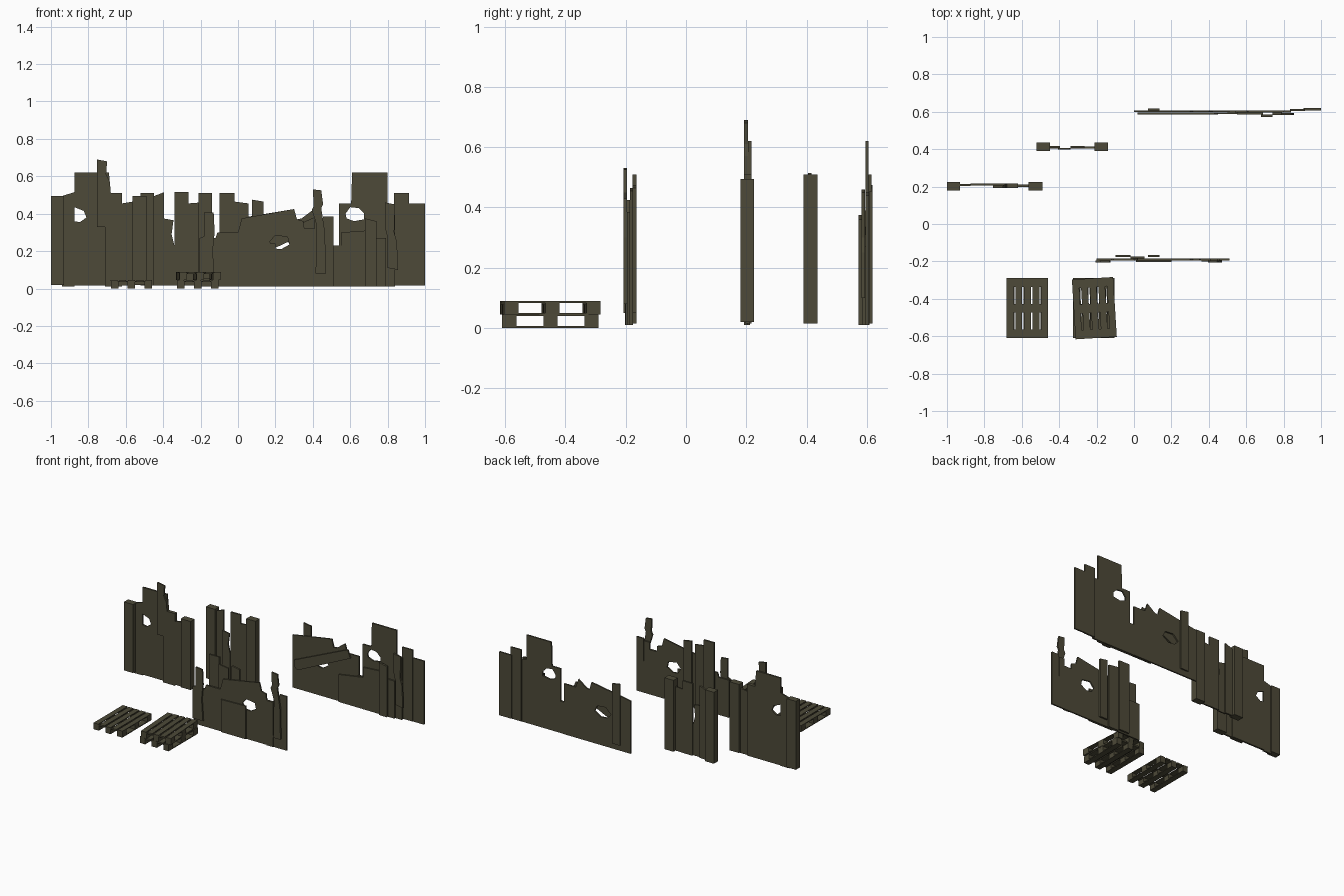
import bpy, math
from mathutils import Matrix

wood = bpy.data.materials.new("weathered dark wood")
wood.diffuse_color = (0.075, 0.068, 0.040, 1)


def board(name, pts, y0, y1, holes=()):
    """Flat board cut from an x-z outline, with optional holes, from y0 to y1."""
    cu = bpy.data.curves.new(name + "_outline", 'CURVE')
    cu.dimensions = '2D'
    cu.fill_mode = 'BOTH'
    cu.extrude = (y1 - y0) / 2
    for loop in [pts, *holes]:
        sp = cu.splines.new('POLY')
        sp.points.add(len(loop) - 1)
        for p, (x, z) in zip(sp.points, loop):
            p.co = (x, z, 0, 1)
        sp.use_cyclic_u = True
    tmp = bpy.data.objects.new(name + "_tmp", cu)
    bpy.context.collection.objects.link(tmp)
    bpy.context.view_layer.update()
    me = bpy.data.meshes.new_from_object(tmp.evaluated_get(bpy.context.evaluated_depsgraph_get()))
    bpy.data.objects.remove(tmp)
    bpy.data.curves.remove(cu)
    me.transform(Matrix.Translation((0, (y0 + y1) / 2, 0)) @ Matrix.Rotation(math.pi / 2, 4, 'X'))
    me.materials.clear()
    me.materials.append(wood)
    for p in me.polygons:
        p.material_index = 0
        p.use_smooth = False
    ob = bpy.data.objects.new(name, me)
    bpy.context.collection.objects.link(ob)
    return ob


def plank(name, x0, x1, z0, zl, zr, y0, y1):
    """Upright plank with a slanted top."""
    return board(name, [(x0, z0), (x1, z0), (x1, zr), (x0, zl)], y0, y1)


# Left wall: two posts, thin planks, tall board with a broken edge
plank("left_wall_post", -1, -.93, .02, .495, .495, .18, .225)
plank("left_wall_post", -.565, -.49, .02, .495, .495, .18, .225)
plank("left_wall_plank", -.94, -.875, .01, .495, .515, .203, .213)
board("left_wall_tall_board", [(-.875, .015), (-.62, .015), (-.62, .51), (-.68, .51), (-.69, .62),
      (-.875, .62), (-.875, .435), (-.825, .415), (-.81, .38), (-.845, .355), (-.875, .36)], .205, .217)
board("left_wall_splinter_board", [(-.71, .01), (-.62, .01), (-.62, .51), (-.68, .51), (-.685, .57),
      (-.705, .61), (-.7, .68), (-.755, .69), (-.755, .33), (-.71, .33)], .193, .205)
plank("left_wall_plank", -.62, -.56, .015, .455, .465, .198, .21)

# Middle wall: two posts and four planks
plank("middle_wall_post", -.52, -.45, .015, .51, .51, .39, .437)
plank("middle_wall_post", -.21, -.14, .015, .51, .51, .39, .437)
plank("middle_wall_plank", -.46, -.395, .015, .49, .515, .405, .417)
board("middle_wall_short_plank", [(-.405, .015), (-.34, .015), (-.34, .23), (-.355, .29),
      (-.345, .365), (-.4, .375)], .398, .407)
plank("middle_wall_plank", -.34, -.265, .015, .515, .515, .405, .417)
plank("middle_wall_plank", -.265, -.2, .015, .455, .46, .405, .415)

# Front wall: broad holed panel with patch planks
board("front_wall_panel", [(-.2, .01), (.51, .01), (.51, .23), (.45, .23), (.45, .37), (.41, .37),
      (.41, .32), (.355, .32), (.35, .36), (.315, .37), (.3, .425), (.02, .375), (0, .3), (-.11, .3),
      (-.12, .27), (-.2, .27)], -.195, -.185,
      [[(.17, .25), (.2, .285), (.265, .275), (.275, .235), (.23, .21), (.19, .215)]])
board("front_wall_leaning_plank", [(-.205, .05), (-.125, .05), (-.135, .2), (-.125, .3), (-.13, .405),
      (-.18, .41), (-.18, .28), (-.205, .27)], -.207, -.196)
plank("front_wall_low_board", .01, .2, .01, .235, .24, -.203, -.195)
plank("front_wall_back_plank", -.1, -.02, .015, .51, .51, -.177, -.165)
plank("front_wall_plank", -.02, .055, .01, .465, .455, -.185, -.175)
plank("front_wall_back_plank", .075, .135, .05, .475, .465, -.177, -.165)
board("front_wall_splinter_plank", [(.415, .08), (.47, .08), (.465, .3), (.445, .43), (.455, .45),
      (.445, .525), (.4, .53), (.405, .44), (.395, .42), (.42, .34)], -.207, -.195)
plank("front_wall_plank", .455, .51, .01, .385, .385, -.195, -.185)
plank("front_wall_plank", .36, .41, .01, .32, .32, -.2, -.19)

# Back wall, left part: holed panel with a diagonal board
board("back_wall_panel", [(0, .01), (.51, .01), (.51, .36), (.42, .36), (.40, .42), (.34, .375),
      (.315, .37), (.3, .425), (0, .375)], .598, .608,
      [[(.15, .24), (.19, .28), (.255, .275), (.275, .235), (.23, .205), (.18, .21)]])
board("back_wall_diagonal_board", [(.02, .165), (.045, .145), (.45, .335), (.43, .39), (.02, .21)], .586, .597)
plank("back_wall_back_plank", .075, .135, .05, .475, .465, .608, .618)

# Back wall, right part: tall board with hole, patch planks
board("back_wall_tall_board", [(.5, .01), (.84, .01), (.84, .44), (.8, .45), (.8, .62), (.61, .62),
      (.605, .455), (.54, .455), (.54, .23), (.5, .23)], .595, .606,
      [[(.575, .4), (.6, .435), (.645, .43), (.675, .4), (.675, .37), (.62, .36), (.58, .375)]])
plank("back_wall_low_board", .36, .58, .01, .2, .235, .587, .596)
plank("back_wall_low_board", .55, .69, .01, .30, .31, .586, .595)
plank("back_wall_front_plank", .68, .74, .01, .375, .36, .573, .586)
plank("back_wall_low_board", .74, .79, .01, .27, .27, .584, .595)
board("back_wall_leaning_plank", [(.8, .11), (.855, .1), (.85, .25), (.835, .3), (.84, .45), (.785, .46),
      (.785, .33), (.8, .27)], .582, .594)
plank("back_wall_plank", .835, .915, .015, .51, .51, .605, .616)
plank("back_wall_plank", .905, 1, .015, .455, .455, .608, .619)


def pallet(name, cx, cy, z, angle):
    """Pallet: five deck boards, three cross boards, nine blocks, three runners."""
    verts, faces = [], []

    def box(x, y, z0, z1, sx, sy):
        n = len(verts)
        verts.extend((x + a * sx / 2, y + b * sy / 2, c) for c in (z0, z1)
                     for a, b in ((-1, -1), (1, -1), (1, 1), (-1, 1)))
        faces.extend(tuple(n + i for i in f) for f in ((3, 2, 1, 0), (4, 5, 6, 7), (0, 1, 5, 4),
                                                       (1, 2, 6, 5), (2, 3, 7, 6), (3, 0, 4, 7)))
    for i in range(5):
        box((i - 2) * .0462, 0, .039, .0445, .036, .32)
    for j in (-1, 0, 1):
        box(0, j * .1365, .034, .039, .22, .047)
        box(j * .09, 0, 0, .006, .04, .32)
        for i in (-1, 0, 1):
            box(i * .09, j * .1365, .006, .034, .04, .047)
    me = bpy.data.meshes.new(name)
    me.from_pydata(verts, [], faces)
    me.materials.append(wood)
    ob = bpy.data.objects.new(name, me)
    ob.location = (cx, cy, z)
    ob.rotation_euler.z = math.radians(angle)
    bpy.context.collection.objects.link(ob)


# One single pallet and a stack of two, the upper one twisted
pallet("single_pallet", -.57, -.45, 0, 0)
pallet("stacked_pallet_lower", -.215, -.45, 0, 0)
pallet("stacked_pallet_upper", -.212, -.45, .0445, 3.5)
